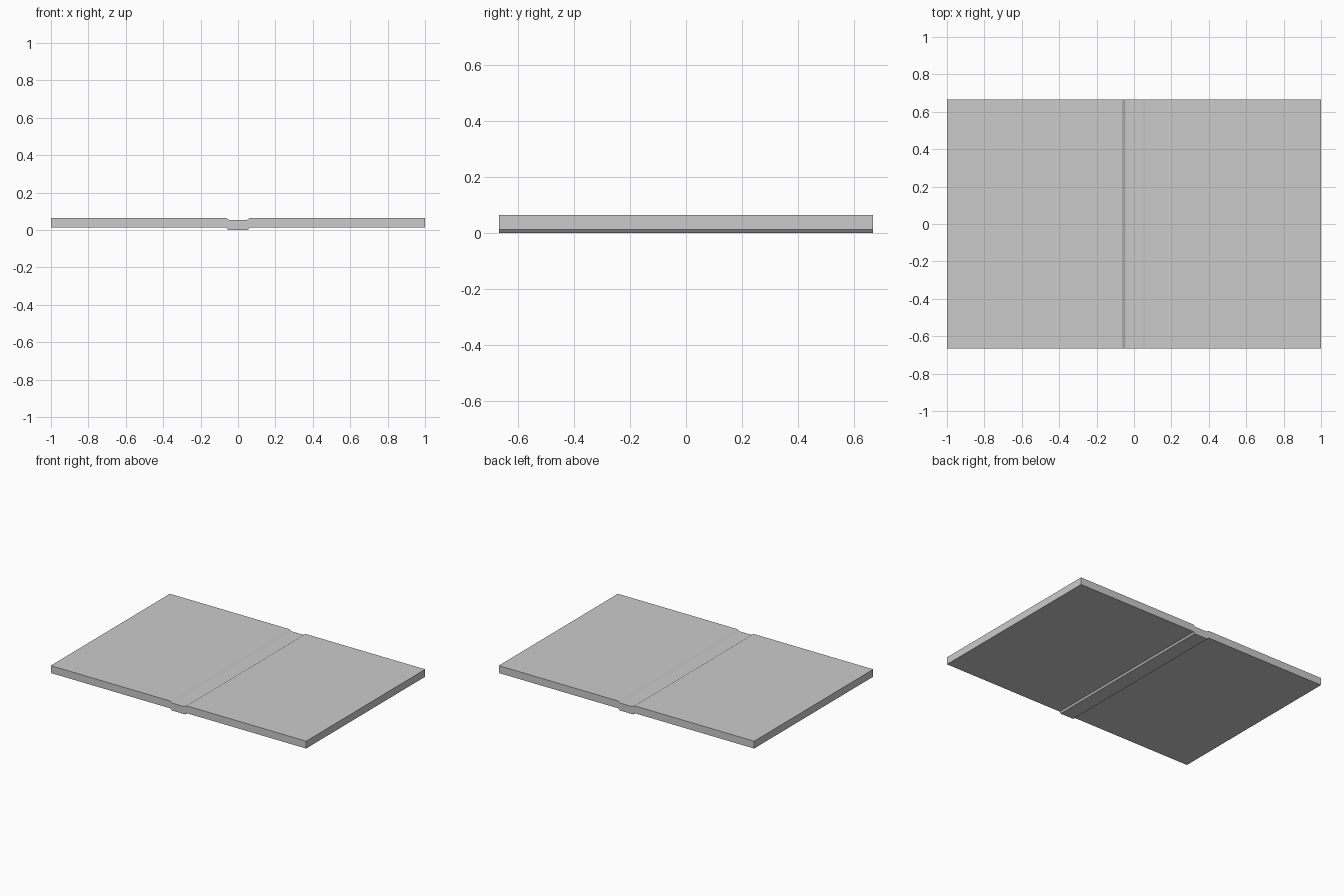
import bpy, bmesh

if "Cube" in bpy.data.objects:
    bpy.data.objects.remove(bpy.data.objects["Cube"])

HALF_DEPTH = 0.666

# Right half of the cross-section (x, z): lowered spine stepping up to a flat cover
top_edge = [(0.045, 0.053), (0.064, 0.064), (1.0, 0.064)]
bottom_edge = [(1.0, 0.012), (0.062, 0.012), (0.052, 0.0)]

# Mirror to the left half to close the outline
right = top_edge + bottom_edge
outline = right + [(-x, z) for x, z in reversed(right)]

# Extrude the outline front to back
bm = bmesh.new()
face = bm.faces.new([bm.verts.new((x, -HALF_DEPTH, z)) for x, z in outline])
result = bmesh.ops.extrude_face_region(bm, geom=[face])
verts = [g for g in result["geom"] if isinstance(g, bmesh.types.BMVert)]
bmesh.ops.translate(bm, vec=(0, 2 * HALF_DEPTH, 0), verts=verts)
bmesh.ops.recalc_face_normals(bm, faces=bm.faces)

mesh = bpy.data.meshes.new("open_book_cover")
bm.to_mesh(mesh)
bm.free()
cover = bpy.data.objects.new("open_book_cover", mesh)
bpy.context.collection.objects.link(cover)
